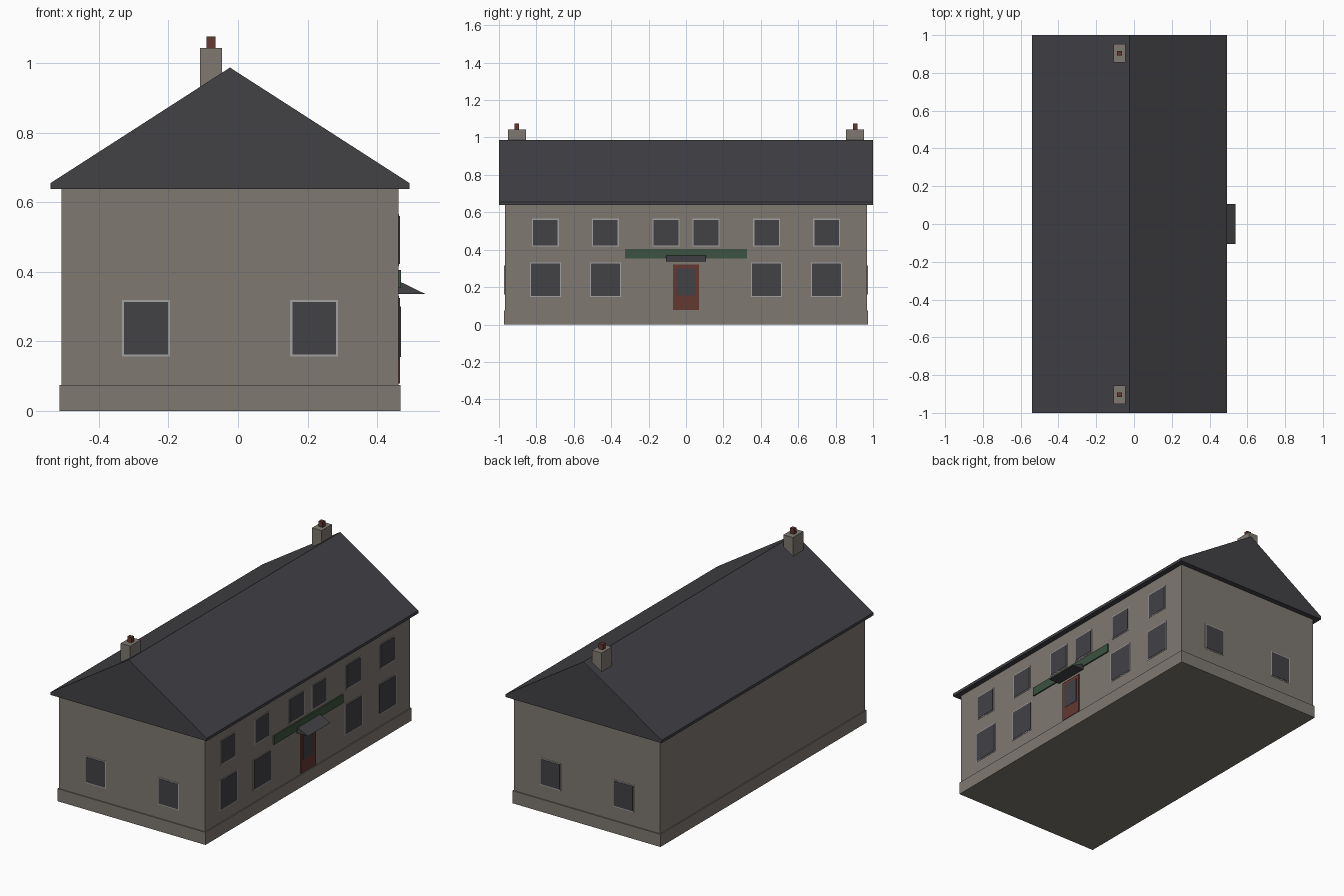
import bpy

cube = bpy.data.objects.get("Cube")
if cube:
    bpy.data.objects.remove(cube, do_unlink=True)


def material(name, colour):
    m = bpy.data.materials.new(name)
    m.use_nodes = True
    m.diffuse_color = (*colour, 1)
    m.node_tree.nodes["Principled BSDF"].inputs["Base Color"].default_value = (*colour, 1)
    return m


STONE = material("warm grey stone", (0.21, 0.19, 0.165))
SLATE = material("dark slate", (0.054, 0.052, 0.06))
FRAME = material("pale frame", (0.36, 0.36, 0.37))
RED = material("brick red", (0.13, 0.04, 0.032))
GREEN = material("sign green", (0.045, 0.085, 0.05))


def prism(name, profile, y0, y1, mat):
    """Extrude an (x, z) profile along y."""
    n = len(profile)
    verts = [(x, y, z) for y in (y0, y1) for x, z in profile]
    faces = [list(range(n)), list(range(2 * n - 1, n - 1, -1))]
    faces += [(i, i + n, (i + 1) % n + n, (i + 1) % n) for i in range(n)]
    mesh = bpy.data.meshes.new(name)
    mesh.from_pydata(verts, [], faces)
    mesh.materials.append(mat)
    obj = bpy.data.objects.new(name, mesh)
    bpy.context.collection.objects.link(obj)
    return obj


def box(name, x0, x1, y0, y1, z0, z1, mat):
    return prism(name, [(x0, z0), (x1, z0), (x1, z1), (x0, z1)], y0, y1, mat)


WX0, WX1, WY = -0.507, 0.461, 0.968   # wall planes
BORDER = 0.006


def side_window(name, y, width, z0, z1):
    a, b, c = y - width / 2, y + width / 2, BORDER
    box(name + "_frame", WX1 - 0.01, WX1 + 0.002, a, b, z0, z1, FRAME)
    box(name + "_glass", WX1 - 0.01, WX1 + 0.004, a + c, b - c, z0 + c, z1 - c, SLATE)


def end_window(name, side, x, z0, z1):
    a, b, c = x - 0.069, x + 0.069, BORDER
    for part, out, i, mat in (("frame", 0.002, 0, FRAME), ("glass", 0.004, c, SLATE)):
        y0, y1 = sorted((side * (WY - 0.006), side * (WY + out)))
        box(f"{name}_{part}", a + i, b - i, y0, y1, z0 + i, z1 - i, mat)


# Walls and plinth
box("walls", WX0, WX1, -WY, WY, 0.0, 0.645, STONE)
box("plinth", WX0 - 0.006, WX1 + 0.006, -WY - 0.006, WY + 0.006, 0, 0.075, STONE)

# Gabled roof with a thin eaves edge
prism("roof", [(-0.539, 0.638), (0.493, 0.638), (0.493, 0.655),
               (-0.023, 0.987), (-0.539, 0.655)], -1, 1, SLATE)

# Chimneys, windows mirrored about the middle
for s, end in ((-1, "front"), (1, "back")):
    y = s * 0.904
    box(end + "_chimney", -0.109, -0.046, y - 0.049, y + 0.049, 0.8, 1.044, STONE)
    box(end + "_chimney_pot", -0.091, -0.064, y - 0.012, y + 0.012, 1.03, 1.076, RED)
    for i, x in enumerate((-0.264, 0.219)):
        end_window(f"{end}_end_window_{i + 1}", s, x, 0.157, 0.319)
    for i, yc in enumerate((0.107, 0.431, 0.752)):
        side_window(f"{end}_upper_window_{i + 1}", s * yc, 0.144, 0.417, 0.566)
    for i, yc in enumerate((0.431, 0.751)):
        side_window(f"{end}_lower_window_{i + 1}", s * yc, 0.167, 0.146, 0.331)

# Door with glass panel
box("door", WX1 - 0.01, WX1 + 0.005, -0.07, 0.07, 0.079, 0.321, RED)
box("door_glass", WX1 - 0.01, WX1 + 0.007, -0.05, 0.05, 0.155, 0.3, SLATE)

# Sign board and sloping porch canopy
box("sign_board", WX1 - 0.01, WX1 + 0.008, -0.326, 0.326, 0.353, 0.405, GREEN)
prism("porch_canopy", [(WX1 - 0.01, 0.337), (0.537, 0.337), (WX1, 0.374),
                       (WX1 - 0.01, 0.374)], -0.106, 0.106, SLATE)
